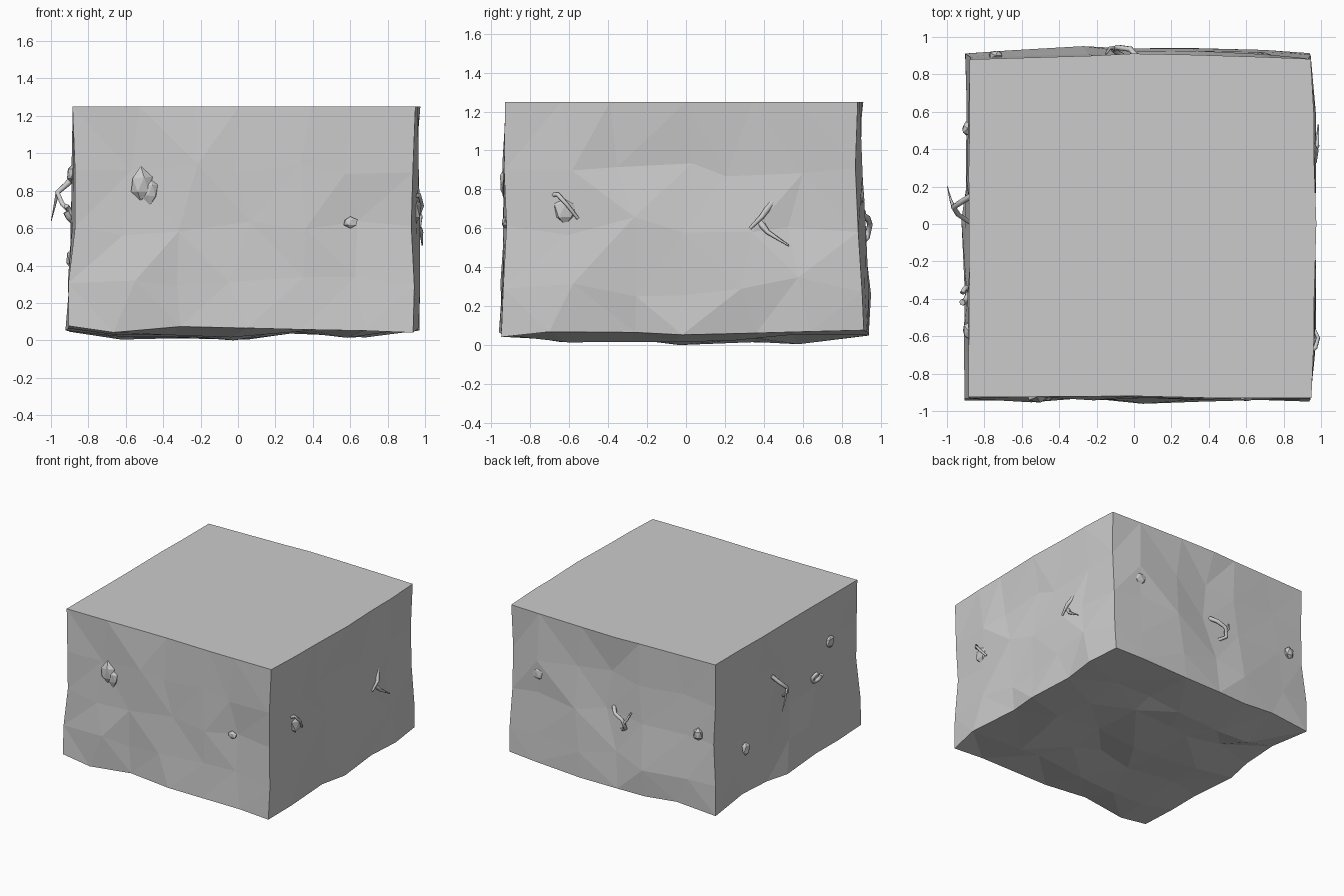
import bpy, bmesh, math, random
from mathutils import Vector

if "Cube" in bpy.data.objects:
    bpy.data.objects.remove(bpy.data.objects["Cube"])

random.seed(11)
N, M = 6, 4
Z     = [.06, .29, .60, .90, 1.25]
FRONT = [-.945, -.935, -.925, -.93, -.925]
BACK  = [.91, .91, .885, .875, .88]
LEFT  = [-.905, -.905, -.875, -.875, -.88]
RIGHT = [.935, .945, .93, .935, .945]


def rnd(a):
    return random.uniform(-a, a)


# Earth block: jittered lattice shell with a flat top
def earth_block():
    bm = bmesh.new()
    verts = {}
    for k in range(M + 1):
        for i in range(N + 1):
            for j in range(N + 1):
                ex, ey = i in (0, N), j in (0, N)
                if not (ex or ey or k == 0):
                    continue
                u, v = 2 * i / N - 1, 2 * j / N - 1
                jx = 0 if ex else rnd(.07)
                jy = 0 if ey else rnd(.07)
                x = LEFT[k] + (RIGHT[k] - LEFT[k]) * i / N + jx
                y = FRONT[k] + (BACK[k] - FRONT[k]) * j / N + jy
                z = Z[k]
                amp = .006 if (k == M or (ex and ey)) else .022
                if ex:
                    x += rnd(amp) + (.025 * (1 - v * v) if i == N else 0)
                if ey:
                    y += rnd(amp) + (.025 * (1 - u * u) if j == N else 0)
                if k == 0:
                    z += rnd(.02)
                    if not (ex or ey):
                        z = max(0, .03 + rnd(.03))
                    if i == N // 2 and j == N // 2:
                        z = 0
                elif k < M:
                    z += rnd(.02 if ex and ey else .06)
                verts[i, j, k] = bm.verts.new((x, y, z))
    for a in range(N):
        for k in range(M):
            for e in (0, N):
                bm.faces.new([verts[p] for p in ((a, e, k), (a + 1, e, k), (a + 1, e, k + 1), (a, e, k + 1))])
                bm.faces.new([verts[p] for p in ((e, a, k), (e, a + 1, k), (e, a + 1, k + 1), (e, a, k + 1))])
        for b in range(N):
            bm.faces.new([verts[p] for p in ((a, b, 0), (a, b + 1, 0), (a + 1, b + 1, 0), (a + 1, b, 0))])
    bmesh.ops.triangulate(bm, faces=bm.faces[:], quad_method='SHORT_EDGE')
    rim = ([(i, 0, M) for i in range(N)] + [(N, j, M) for j in range(N)]
           + [(i, N, M) for i in range(N, 0, -1)] + [(0, j, M) for j in range(N, 0, -1)])
    bm.faces.new([verts[p] for p in rim])
    bmesh.ops.recalc_face_normals(bm, faces=bm.faces[:])
    finish(bm, "earth_block")


def finish(bm, name):
    me = bpy.data.meshes.new(name)
    bm.to_mesh(me)
    bm.free()
    ob = bpy.data.objects.new(name, me)
    bpy.context.collection.objects.link(ob)


# Embedded stones: faceted, flattened lumps
def stone(name, centre, size):
    bm = bmesh.new()
    bmesh.ops.create_icosphere(bm, subdivisions=1, radius=1)
    for v in bm.verts:
        f = 1 + rnd(.12)
        v.co = Vector(c + s * p * f for c, s, p in zip(centre, size, v.co))
    finish(bm, name)


# Roots: tapered round tubes
def root(name, pts, r0, r1):
    cu = bpy.data.curves.new(name, 'CURVE')
    cu.dimensions = '3D'
    cu.bevel_depth = 1
    cu.bevel_resolution = 1
    cu.use_fill_caps = True
    sp = cu.splines.new('POLY')
    sp.points.add(len(pts) - 1)
    for n, (p, q) in enumerate(zip(sp.points, pts)):
        p.co = (*q, 1)
        p.radius = r0 + (r1 - r0) * n / (len(pts) - 1)
    bpy.context.collection.objects.link(bpy.data.objects.new(name, cu))


earth_block()

stone("front_stone_large", (-.52, -.925, .83), (.065, .035, .09))
stone("front_stone_chip", (-.47, -.925, .80), (.045, .025, .07))
stone("front_stone_small", (.60, -.93, .63), (.04, .02, .03))
stone("right_stone", (.945, -.62, .69), (.035, .06, .07))
stone("back_stone_a", (.69, .89, .77), (.055, .03, .06))
stone("back_stone_b", (-.74, .90, .66), (.04, .03, .055))
stone("left_stone_a", (-.89, .51, .44), (.03, .04, .055))
stone("left_stone_b", (-.885, -.57, .89), (.03, .05, .055))

root("right_stone_root", [(.93, -.69, .77), (.97, -.66, .775), (.985, -.61, .72), (.96, -.555, .65)], .014, .008)
root("right_root_upper", [(.94, .44, .73), (.975, .39, .66), (.97, .33, .60)], .018, .008)
root("right_root_lower", [(.95, .38, .63), (.98, .42, .58), (.985, .53, .51)], .02, .004)
root("back_root", [(.02, .89, .68), (-.02, .935, .65), (-.09, .945, .62), (-.11, .93, .55), (-.06, .90, .52)], .016, .014)
root("back_root_branch", [(-.10, .94, .59), (-.13, .94, .63), (-.15, .91, .68)], .012, .006)
root("left_root", [(-.87, .15, .88), (-.92, .12, .83), (-.965, .09, .79), (-.94, .05, .73), (-.88, .01, .67)], .016, .013)
root("left_root_tip", [(-.965, .09, .79), (-.98, .13, .72), (-.998, .20, .64)], .011, .002)
arc = [math.radians(a) for a in range(-190, 75, 33)]
root("left_root_loop", [(-.905 + .02 * math.cos(a + 1), -.38 + .04 * math.cos(a), .68 + .04 * math.sin(a)) for a in arc], .017, .014)
